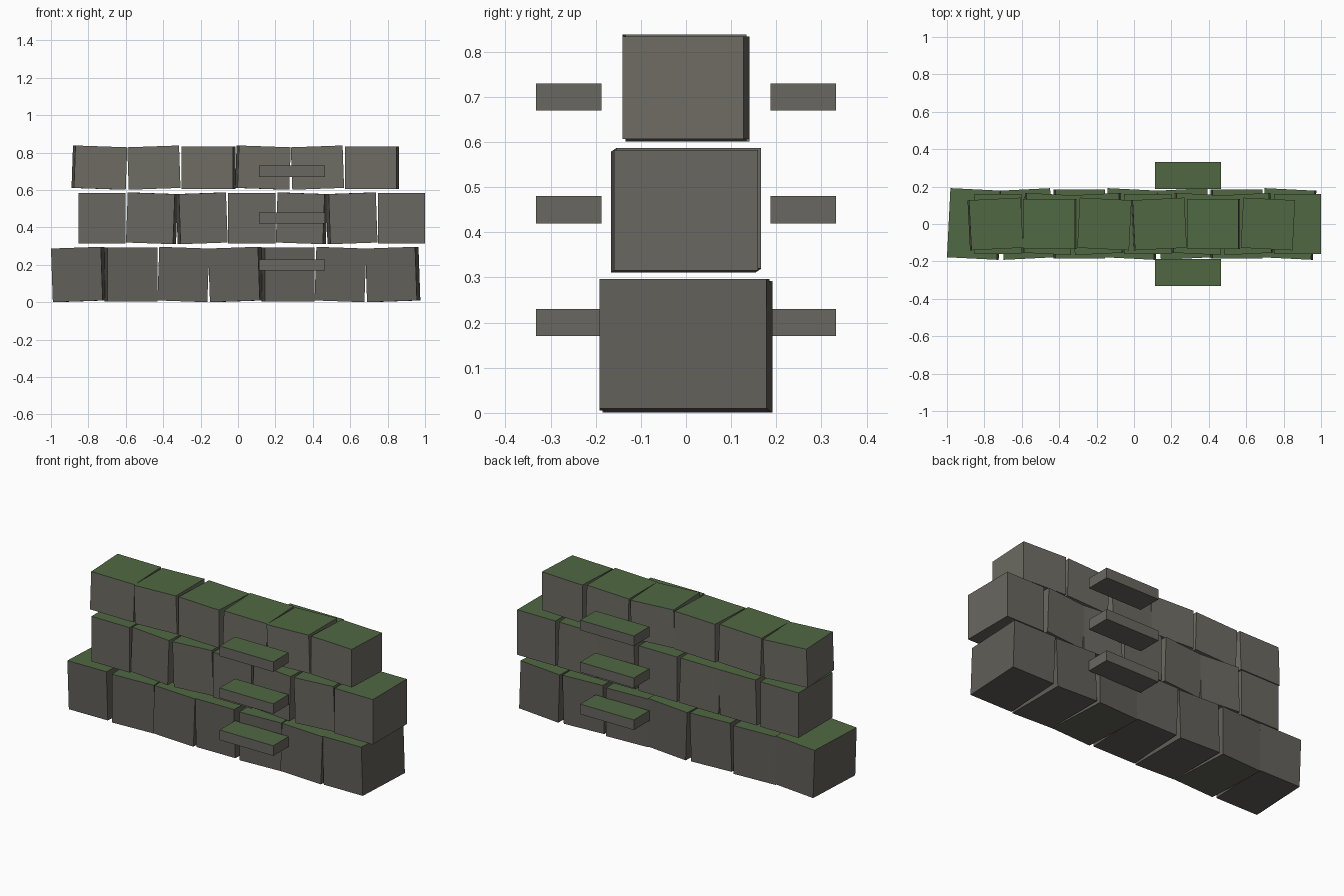
import bpy, bmesh
from mathutils import Matrix

if "Cube" in bpy.data.objects:
    bpy.data.objects.remove(bpy.data.objects["Cube"])


def material(name, rgb):
    m = bpy.data.materials.new(name)
    m.diffuse_color = (*rgb, 1)
    m.use_nodes = True
    m.node_tree.nodes["Principled BSDF"].inputs["Base Color"].default_value = m.diffuse_color
    return m


moss = material("moss", (0.08, 0.14, 0.055))
stone_mats = [material("stone_low", (0.12, 0.115, 0.10)),
              material("stone_mid", (0.14, 0.135, 0.115)),
              material("stone_high", (0.155, 0.15, 0.125))]


def block(name, size, loc, mat, yaw=0.0, tilt=0.0):
    """Box stone with a mossy top face."""
    bm = bmesh.new()
    bmesh.ops.create_cube(bm, size=1, matrix=Matrix.Diagonal((*size, 1)))
    bm.normal_update()
    for f in bm.faces:
        f.material_index = 1 if f.normal.z > 0.5 else 0
    me = bpy.data.meshes.new(name)
    bm.to_mesh(me)
    bm.free()
    me.materials.append(mat)
    me.materials.append(moss)
    ob = bpy.data.objects.new(name, me)
    ob.location = loc
    ob.rotation_euler = (0, -tilt, yaw)
    bpy.context.collection.objects.link(ob)


# courses: count, centre x, pitch, stone size, centre z
courses = [
    (7, -0.0125, 0.280, (0.267, 0.37, 0.287), 0.1485),
    (7, 0.0735, 0.267, (0.252, 0.32, 0.268), 0.449),
    (6, -0.0125, 0.2915, (0.277, 0.268, 0.227), 0.720),
]
YAWS = (-0.05, 0.05, 0.0)
for row, (n, cx, pitch, size, z) in enumerate(courses):
    for i in range(n):
        x = cx + (i - (n - 1) / 2) * pitch
        block(f"wall_stone_{row + 1}_{i + 1}", size, (x, 0, z), stone_mats[row],
              yaw=YAWS[(i - row) % 3], tilt=0.035 * (1 - (i + row) % 3))

# step stones projecting on both sides of the wall
for k in range(3):
    for side, label in ((-1, "front"), (1, "back")):
        block(f"step_stone_{label}_{k + 1}", (0.354, 0.145, 0.06),
              (0.288, side * 0.2595, 0.20 + 0.25 * k), stone_mats[1])
